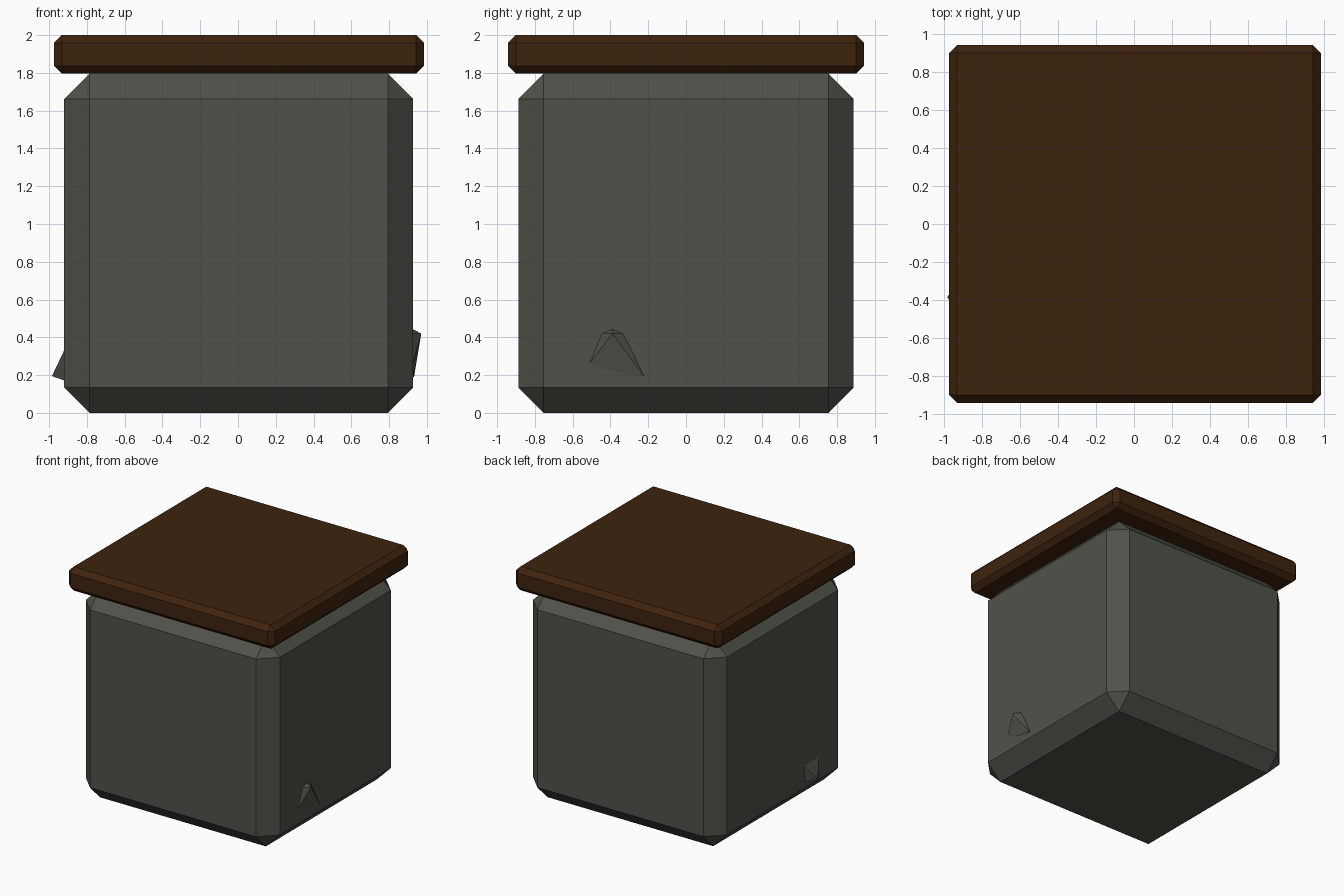
import bpy, bmesh
from mathutils import Vector

cube = bpy.data.objects.get("Cube")
if cube:
    bpy.data.objects.remove(cube, do_unlink=True)


def make_material(name, rgb):
    mat = bpy.data.materials.new(name)
    mat.use_nodes = True
    mat.diffuse_color = (*rgb, 1)
    mat.node_tree.nodes["Principled BSDF"].inputs["Base Color"].default_value = (*rgb, 1)
    return mat


def finish(name, bm, mat):
    bmesh.ops.recalc_face_normals(bm, faces=bm.faces)
    mesh = bpy.data.meshes.new(name)
    bm.to_mesh(mesh)
    bm.free()
    mesh.materials.append(mat)
    obj = bpy.data.objects.new(name, mesh)
    bpy.context.collection.objects.link(obj)
    return obj


def chamfered_box(name, center, size, chamfer, mat):
    bm = bmesh.new()
    bmesh.ops.create_cube(bm, size=1)
    for v in bm.verts:
        v.co = Vector(center) + Vector(a * b for a, b in zip(v.co, size))
    bmesh.ops.bevel(bm, geom=bm.edges[:], offset=chamfer, segments=1,
                    affect='EDGES', profile=0.5)
    return finish(name, bm, mat)


def shard(name, base_x, outline, tips, mat):
    # Convex chip: an outline on the wall plus the points that stick out
    bm = bmesh.new()
    for y, z in outline:
        bm.verts.new((base_x, y, z))
    for tip in tips:
        bm.verts.new(tip)
    bmesh.ops.convex_hull(bm, input=bm.verts[:])
    return finish(name, bm, mat)


stone = make_material("grey green stone", (0.078, 0.084, 0.067))
wood = make_material("dark brown wood", (0.048, 0.0168, 0.0043))

# Stone body and wooden lid
chamfered_box("stone_body", (0.003, 0, 0.898), (1.846, 1.774, 1.795), 0.133, stone)
chamfered_box("wooden_lid", (0.005, 0, 1.898), (1.96, 1.886, 0.205), 0.042, wood)

# Small stone chips low on both side walls
shard("left_chip", 0.922,
      [(-0.52, 0.25), (-0.45, 0.42), (-0.39, 0.445), (-0.33, 0.42), (-0.22, 0.19)],
      [(0.97, -0.39, 0.42), (0.932, -0.22, 0.19), (0.932, -0.26, 0.195)], stone)
shard("right_chip", -0.916,
      [(-0.29, 0.33), (-0.5, 0.34), (-0.5, 0.17), (-0.3, 0.18)],
      [(-0.985, -0.385, 0.195)], stone)
